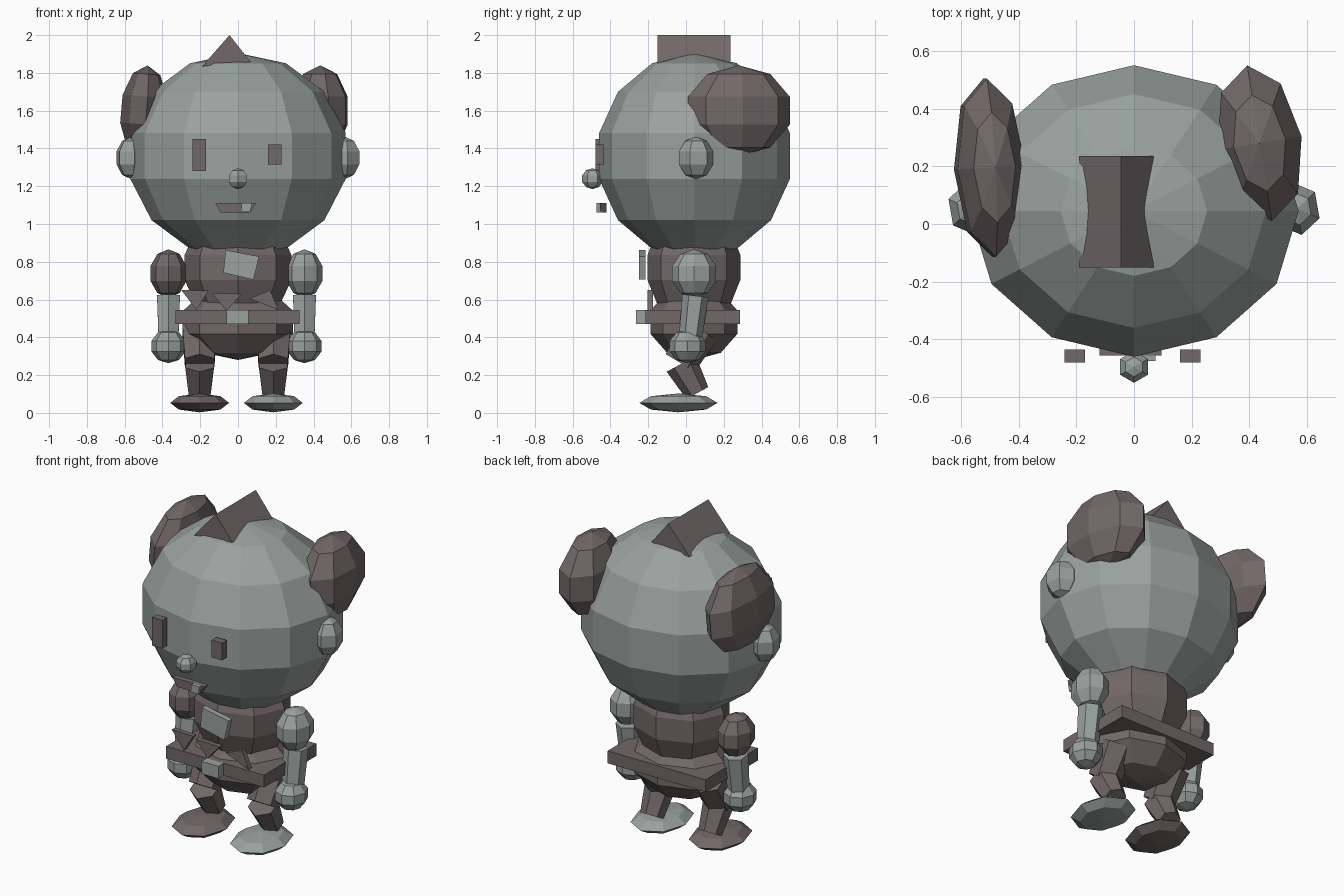
import bpy, bmesh, math
from mathutils import Vector, Matrix, Euler

if "Cube" in bpy.data.objects:
    bpy.data.objects.remove(bpy.data.objects["Cube"])


def material(name, rgb):
    m = bpy.data.materials.new(name)
    m.diffuse_color = (*rgb, 1)
    m.use_nodes = True
    m.node_tree.nodes["Principled BSDF"].inputs["Base Color"].default_value = m.diffuse_color
    return m


LIGHT = material("pale_grey_green", (0.32, 0.36, 0.345))
DARK = material("dull_brown", (0.17, 0.138, 0.138))


def finish(bm, name, mat):
    bmesh.ops.recalc_face_normals(bm, faces=bm.faces)
    me = bpy.data.meshes.new(name)
    bm.to_mesh(me)
    bm.free()
    me.materials.append(mat)
    ob = bpy.data.objects.new(name, me)
    bpy.context.collection.objects.link(ob)
    return ob


def ball(name, mat, centre, radii, seg=8, rings=5, rot=(0, 0, 0), turn=0):
    """Faceted ellipsoid; turn spins the facets before scaling."""
    bm = bmesh.new()
    bmesh.ops.create_uvsphere(bm, u_segments=seg, v_segments=rings, radius=1)
    e = Euler([math.radians(a) for a in rot]).to_matrix().to_4x4()
    m = (Matrix.Translation(centre) @ e @ Matrix.Diagonal((*radii, 1))
         @ Matrix.Rotation(math.radians(turn), 4, 'Z'))
    bm.transform(m)
    return finish(bm, name, mat)


def box(name, mat, x, y, z):
    bm = bmesh.new()
    bmesh.ops.create_cube(bm, size=1)
    for v in bm.verts:
        v.co = [r[0] if c < 0 else r[1] for r, c in zip((x, y, z), v.co)]
    return finish(bm, name, mat)


def plate(name, mat, outline, y0, y1):
    """Front-facing x/z outline extruded between two depths."""
    bm = bmesh.new()
    a = [bm.verts.new((x, y0, z)) for x, z in outline]
    b = [bm.verts.new((x, y1, z)) for x, z in outline]
    bm.faces.new(a)
    bm.faces.new(b)
    for i in range(len(a)):
        j = (i + 1) % len(a)
        bm.faces.new((a[i], a[j], b[j], b[i]))
    return finish(bm, name, mat)


def limb(name, mat, top, bottom, r_top, r_bottom, seg=6):
    """Tapered prism between two points."""
    p, q = Vector(top), Vector(bottom)
    bm = bmesh.new()
    bmesh.ops.create_cone(bm, cap_ends=True, segments=seg, radius1=r_bottom,
                          radius2=r_top, depth=(p - q).length)
    rot = Vector((0, 0, 1)).rotation_difference(p - q).to_matrix().to_4x4()
    bm.transform(Matrix.Translation((p + q) / 2) @ rot)
    return finish(bm, name, mat)


# Head, ears and nose
ball("head", LIGHT, (0, 0.045, 1.36), (0.585, 0.518, 0.545), 12, 7)
for s, side in ((-1, "left"), (1, "right")):
    ball("ear_" + side, LIGHT, (s * 0.565, 0.053, 1.35), (0.086, 0.097, 0.112),
         6, 5, (0, 0, 10))
ball("nose", LIGHT, (0, -0.495, 1.24), (0.058, 0.058, 0.055), 6, 5)

# Hair puffs and crest
ball("hair_puff_left", DARK, (-0.5, 0.195, 1.6), (0.124, 0.325, 0.24),
     8, 5, (0, 5, 3))
ball("hair_puff_right", DARK, (0.435, 0.28, 1.6), (0.155, 0.287, 0.24),
     8, 5, (0, 0, 9))
plate("hair_crest", DARK, [(-0.19, 1.835), (0.067, 1.858), (-0.045, 2.0)],
      -0.15, 0.235)

# Face details
box("eye_left", DARK, (-0.24, -0.17), (-0.48, -0.435), (1.28, 1.45))
box("eye_right", DARK, (0.16, 0.23), (-0.48, -0.435), (1.315, 1.42))
plate("mouth", DARK, [(-0.12, 1.11), (0.095, 1.11), (0.062, 1.06), (-0.09, 1.06)],
      -0.455, -0.42)
plate("tooth", LIGHT, [(0.02, 1.11), (0.075, 1.11), (0.065, 1.062), (0.015, 1.065)],
      -0.475, -0.44)

# Body
ball("chest", DARK, (0, 0.042, 0.77), (0.29, 0.252, 0.3), 8, 7)
ball("hips", DARK, (0, 0.042, 0.48), (0.305, 0.242, 0.2), 8, 5)
box("belt", DARK, (-0.33, 0.325), (-0.215, 0.285), (0.47, 0.545))
box("buckle", LIGHT, (-0.06, 0.055), (-0.265, -0.21), (0.47, 0.545))
plate("chest_patch", LIGHT,
      [(-0.065, 0.862), (0.112, 0.828), (0.082, 0.705), (-0.078, 0.742)],
      -0.25, -0.215)

# Ragged hem above the belt
hem = ([(-0.3, 0.65), (-0.155, 0.648), (-0.22, 0.545)],
       [(-0.14, 0.635), (0.02, 0.63), (-0.06, 0.54)],
       [(0.06, 0.605), (0.17, 0.65), (0.215, 0.545)])
for i, tri in enumerate(hem):
    plate(f"hem_spike_{i + 1}", DARK, tri, -0.205, -0.175)

# Arms and legs, with odd colours on the left shoulder and foot
for s, side, odd in ((-1, "left", DARK), (1, "right", LIGHT)):
    ax = s * 0.36 - 0.008
    ball("shoulder_" + side, odd, (ax, 0.043, 0.738), (0.1, 0.123, 0.128))
    limb("forearm_" + side, LIGHT, (ax, 0.05, 0.62), (ax, 0.02, 0.37), 0.07, 0.06)
    ball("hand_" + side, LIGHT, (ax, 0.008, 0.353), (0.095, 0.1, 0.09))
    lx = s * 0.195 - 0.008
    limb("thigh_" + side, DARK, (lx, 0.075, 0.44), (lx, -0.03, 0.265), 0.105, 0.09)
    limb("shin_" + side, DARK, (lx, -0.025, 0.26), (lx, 0.06, 0.105), 0.088, 0.066)
    ball("foot_" + side, odd, (lx, -0.04, 0.053), (0.156, 0.207, 0.05), 8, 4)
